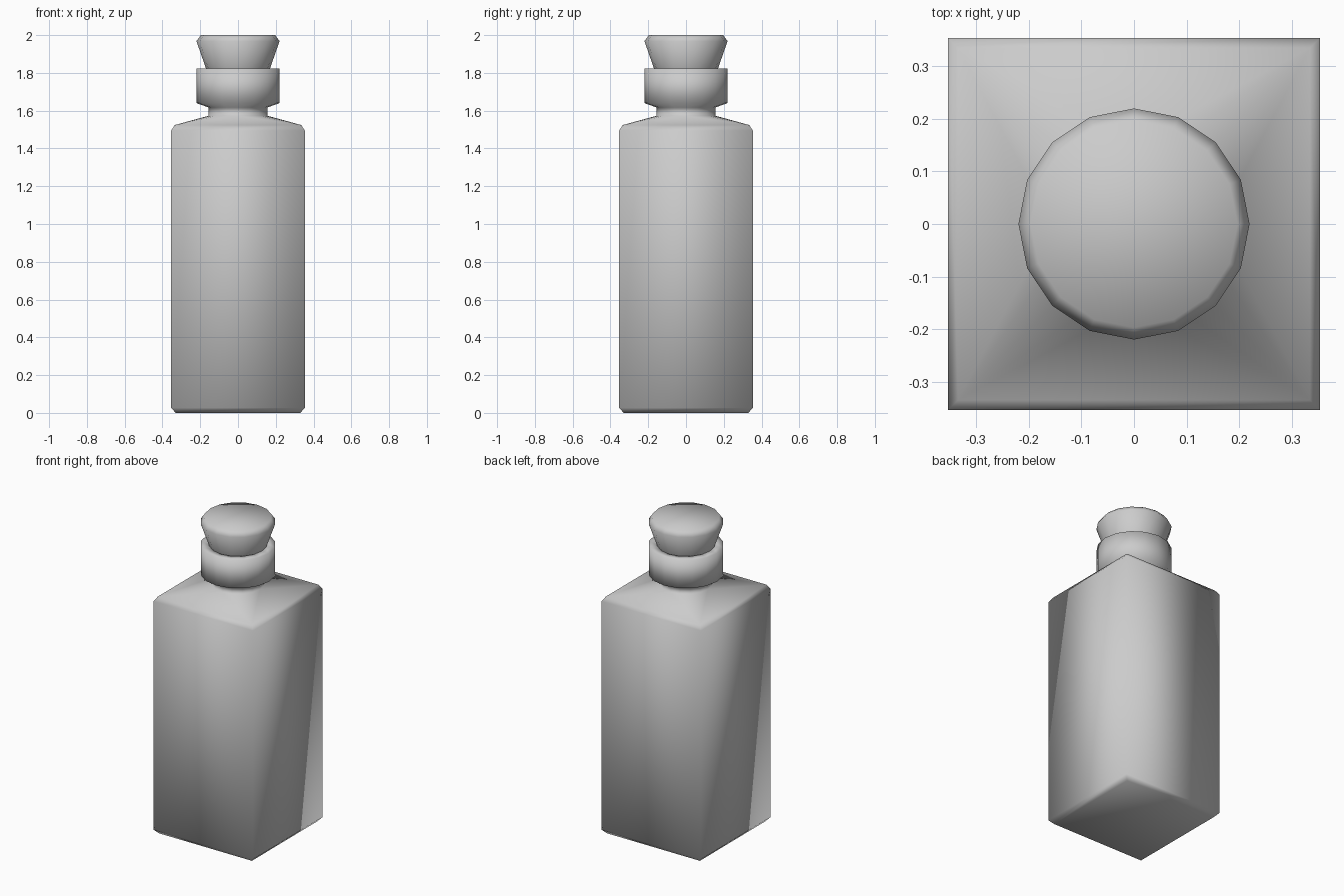
import bpy, bmesh, math

if "Cube" in bpy.data.objects:
    bpy.data.objects.remove(bpy.data.objects["Cube"])

N = 16  # sides of the round parts


def ring(bm, r, z, n, start=0.0):
    return [bm.verts.new((r * math.cos(start + 2 * math.pi * i / n),
                          r * math.sin(start + 2 * math.pi * i / n), z))
            for i in range(n)]


def skin(bm, profile, n, start=0.0):
    """Stack rings from (radius, z) pairs and join them with quads."""
    rings = [ring(bm, r, z, n, start) for r, z in profile]
    for a, b in zip(rings, rings[1:]):
        for i in range(n):
            j = (i + 1) % n
            bm.faces.new((a[i], a[j], b[j], b[i]))
    return rings


def finish(bm, name):
    bmesh.ops.recalc_face_normals(bm, faces=bm.faces)
    for f in bm.faces:
        f.smooth = True
    me = bpy.data.meshes.new(name)
    bm.to_mesh(me)
    bm.free()
    ob = bpy.data.objects.new(name, me)
    bpy.context.collection.objects.link(ob)
    return ob


# Bottle: square body, shoulder fanning into a round neck and lip
bm = bmesh.new()
s = math.sqrt(2)
body = skin(bm, [(0.33 * s, 0), (0.354 * s, 0.027), (0.354 * s, 1.495),
                 (0.335 * s, 1.524)], 4, math.pi / 4)
bm.faces.new(body[0][::-1])
neck = skin(bm, [(0.156, 1.573), (0.156, 1.617), (0.22, 1.64),
                 (0.22, 1.822), (0.165, 1.822), (0.15, 1.74)], N)
bm.faces.new(neck[-1])
for k in range(4):
    a, b = body[-1][k], body[-1][(k + 1) % 4]
    c = [neck[0][(2 + 4 * k + i) % N] for i in range(5)]
    for corner, i in ((a, 0), (a, 1), (b, 2), (b, 3)):
        bm.faces.new((corner, c[i + 1], c[i]))
    bm.faces.new((a, b, c[2]))
finish(bm, "bottle")

# Stopper: tapered cork with a bevelled top
bm = bmesh.new()
cork = skin(bm, [(0.142, 1.745), (0.169, 1.822), (0.22, 1.968), (0.197, 2.0)], N)
bm.faces.new(cork[0][::-1])
bm.faces.new(cork[-1])
finish(bm, "stopper")
